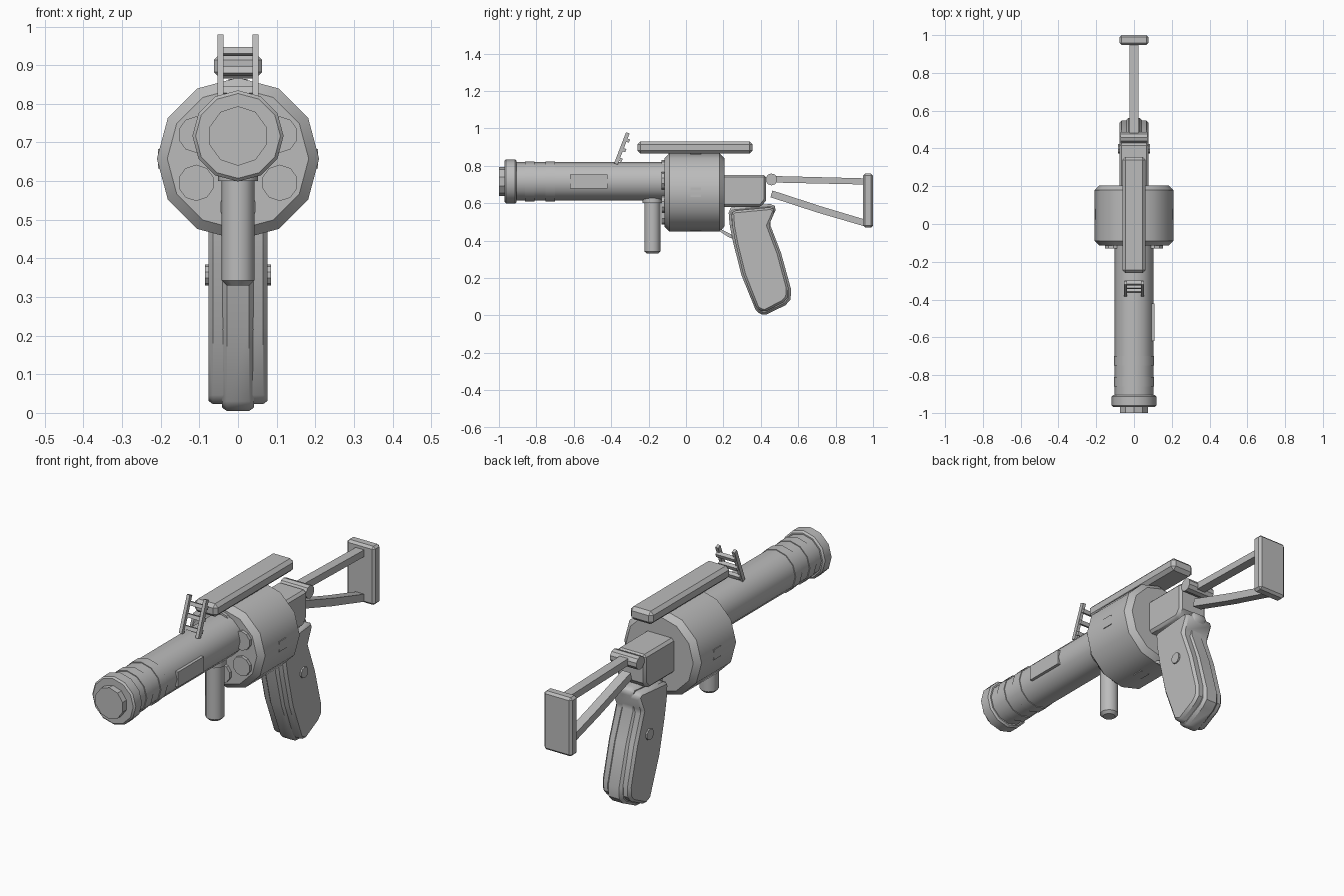
import bpy, bmesh, math
from mathutils import Matrix, Vector

if "Cube" in bpy.data.objects:
    bpy.data.objects.remove(bpy.data.objects["Cube"])

grey = bpy.data.materials.new("gunmetal_grey")
grey.diffuse_color = (0.5, 0.5, 0.5, 1)
grey.use_nodes = True
grey.node_tree.nodes["Principled BSDF"].inputs["Base Color"].default_value = grey.diffuse_color


def finish(name, bm, bevel=0.0, smooth=35):
    """Bevel the sharp edges, smooth the shallow ones, and make the object."""
    bmesh.ops.recalc_face_normals(bm, faces=bm.faces)
    bm.normal_update()
    if bevel:
        sharp = [e for e in bm.edges if e.calc_face_angle(0) > math.radians(40)]
        bmesh.ops.bevel(bm, geom=sharp, offset=bevel, segments=1, affect='EDGES')
        bm.normal_update()
    for f in bm.faces:
        f.smooth = True
    for e in bm.edges:
        e.smooth = e.calc_face_angle(0) < math.radians(smooth)
    me = bpy.data.meshes.new(name)
    bm.to_mesh(me)
    bm.free()
    me.materials.append(grey)
    ob = bpy.data.objects.new(name, me)
    bpy.context.collection.objects.link(ob)
    return ob


def cyl(name, a, b, r, sides=12, bevel=0.0):
    """Cylinder from point a to point b, with a corner pointing straight up."""
    a, b = Vector(a), Vector(b)
    d = b - a
    bm = bmesh.new()
    bmesh.ops.create_cone(bm, cap_ends=True, segments=sides, radius1=r, radius2=r, depth=d.length)
    rot = d.to_track_quat('Z', 'Y').to_matrix().to_4x4()
    bm.transform(Matrix.Translation((a + b) / 2) @ rot)
    return finish(name, bm, bevel)


def box(name, lo, hi, bevel=0.0, matrix=None):
    lo, hi = Vector(lo), Vector(hi)
    bm = bmesh.new()
    bmesh.ops.create_cube(bm, size=1)
    bm.transform(Matrix.Translation((lo + hi) / 2) @ Matrix.Diagonal((*(hi - lo), 1)))
    if matrix:
        bm.transform(matrix)
    return finish(name, bm, bevel)


def slab(name, profile, half, bevel=0.0):
    """Side profile (y, z) extruded across x."""
    bm = bmesh.new()
    f = bm.faces.new([bm.verts.new((-half, y, z)) for y, z in profile])
    ext = bmesh.ops.extrude_face_region(bm, geom=[f])
    bmesh.ops.translate(bm, vec=(2 * half, 0, 0),
                        verts=[v for v in ext['geom'] if isinstance(v, bmesh.types.BMVert)])
    return finish(name, bm, bevel)


# Barrel, bands and muzzle
BZ = 0.717
cyl("barrel", (0, -0.93, BZ), (0, -0.05, BZ), 0.103)
for i, y in enumerate((-0.86, -0.75)):
    cyl(f"barrel_band_{i}", (0, y, BZ), (0, y + 0.05, BZ), 0.107)
cyl("muzzle_ring", (0, -0.97, BZ), (0, -0.905, BZ), 0.118, bevel=0.008)
cyl("muzzle_plug", (0, -1.0, BZ), (0, -0.95, BZ), 0.077, 10)
box("barrel_side_plate", (0.09, -0.62, 0.68), (0.108, -0.42, 0.754))

# Drum with six chambers and four stop notches
DZ = 0.658
cyl("drum", (0, -0.115, DZ), (0, 0.205, DZ), 0.21, bevel=0.026)
for i in range(6):
    a = math.radians(30 + 60 * i)
    x, z = 0.125 * math.cos(a), DZ + 0.125 * math.sin(a)
    cyl(f"chamber_{i}", (x, -0.13, z), (x, -0.09, z), 0.047, 10)
for i in range(4):
    spin = Matrix.Translation((0, 0, DZ)) @ Matrix.Rotation(math.pi / 2 * i, 4, 'Y')
    box(f"drum_stop_{i}", (0.18, 0.025, -0.025), (0.207, 0.08, 0.025), matrix=spin)

# Top rail
box("top_rail", (-0.062, -0.26, 0.866), (0.062, 0.356, 0.93), 0.016)

# Ladder sight, leaning back
lean = Matrix.Translation((0, -0.375, 0.81)) @ Matrix.Rotation(math.radians(-21), 4, 'X')
for s, side in ((-1, "left"), (1, "right")):
    box(f"sight_post_{side}", (s * 0.045 - 0.008, -0.01, 0), (s * 0.045 + 0.008, 0.01, 0.178), matrix=lean)
for i, h in enumerate((0.03, 0.085, 0.14)):
    box(f"sight_rung_{i}", (-0.05, 0.004, h - 0.009), (0.05, 0.024, h + 0.009), matrix=lean)

# Front grip
cyl("front_grip", (0, -0.18, 0.33), (0, -0.18, 0.65), 0.043, 12, 0.013)
cyl("front_grip_collar", (0, -0.18, 0.6), (0, -0.18, 0.65), 0.052)

# Receiver and trigger
slab("receiver", [(0.18, 0.58), (0.4, 0.58), (0.428, 0.615), (0.428, 0.752), (0.18, 0.752)], 0.077, 0.012)
slab("trigger", [(0.18, 0.465), (0.25, 0.43), (0.25, 0.41), (0.225, 0.42), (0.18, 0.45)], 0.02)

# Rear grip: a central strip between two side panels
grip = [(0.227, 0.561), (0.243, 0.577), (0.463, 0.597), (0.484, 0.575), (0.447, 0.492),
        (0.508, 0.335), (0.562, 0.139), (0.559, 0.085), (0.532, 0.055), (0.42, 0.0),
        (0.377, 0.018), (0.297, 0.214), (0.252, 0.39), (0.233, 0.487)]
slab("grip_core", grip, 0.042, 0.013)
cy, cz = 0.40, 0.3
slab("grip_panels", [(cy + (y - cy) * 0.91, cz + (z - cz) * 0.94) for y, z in grip], 0.077, 0.012)
cyl("grip_screw", (-0.085, 0.398, 0.357), (0.085, 0.398, 0.357), 0.027, 10)

# Skeleton stock
cyl("stock_hinge", (-0.072, 0.457, 0.727), (0.072, 0.457, 0.727), 0.032, 10)
slab("stock_upper_strut", [(0.45, 0.711), (0.96, 0.7), (0.96, 0.733), (0.45, 0.746)], 0.023)
slab("stock_lower_strut", [(0.452, 0.632), (0.7, 0.551), (0.96, 0.475), (0.96, 0.512), (0.72, 0.584),
                           (0.462, 0.668)], 0.023)
box("butt_plate", (-0.076, 0.947, 0.47), (0.076, 1.0, 0.758), 0.011)
